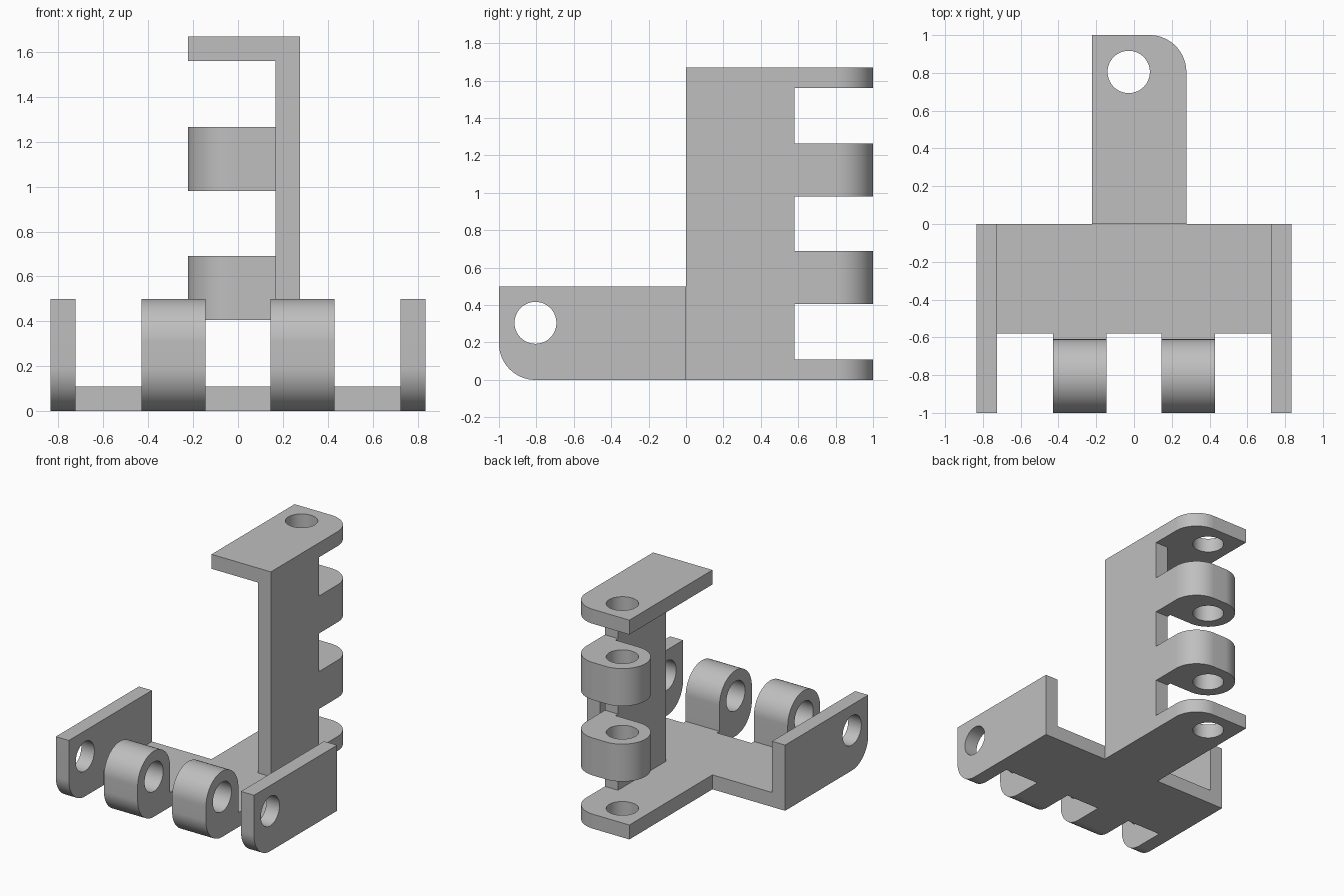
import bpy, bmesh, math
from mathutils import Matrix

cube = bpy.data.objects.get("Cube")
if cube:
    bpy.data.objects.remove(cube, do_unlink=True)

THICK, DEPTH, REACH, WIDTH = 0.11, 0.5, 1.0, 1.67
PLATE = 0.58                     # how far the flat plate reaches
ROUND, BORE = 0.195, 0.112       # knuckle and pin hole radii
PIN = (0.305, 0.805)             # pin centre: depth, reach

grey = bpy.data.materials.new("plain grey")
grey.use_nodes = True
grey.diffuse_color = (0.52, 0.52, 0.52, 1)
grey.node_tree.nodes["Principled BSDF"].inputs["Base Color"].default_value = grey.diffuse_color


def arc(centre, radius, start, end, steps):
    """Points on an arc, angles in degrees."""
    angles = [math.radians(start + (end - start) * i / steps) for i in range(steps + 1)]
    return [(centre[0] + radius * math.cos(a), centre[1] + radius * math.sin(a)) for a in angles]


def extrude(name, profile, low, high):
    """Solid from a depth/reach profile, spanning low..high across the width."""
    bm = bmesh.new()
    face = bm.faces.new([bm.verts.new((d, r, low)) for d, r in profile])
    moved = bmesh.ops.extrude_face_region(bm, geom=[face])["geom"]
    verts = [v for v in moved if isinstance(v, bmesh.types.BMVert)]
    bmesh.ops.translate(bm, verts=verts, vec=(0, 0, high - low))
    bmesh.ops.recalc_face_normals(bm, faces=bm.faces)
    mesh = bpy.data.meshes.new(name)
    bm.to_mesh(mesh)
    bm.free()
    mesh.materials.append(grey)
    obj = bpy.data.objects.new(name, mesh)
    bpy.context.collection.objects.link(obj)
    return obj


def combine(target, tool, operation):
    """Apply a boolean and drop the tool."""
    mod = target.modifiers.new("cut", "BOOLEAN")
    mod.operation, mod.solver, mod.object = operation, "EXACT", tool
    bpy.context.view_layer.objects.active = target
    bpy.ops.object.modifier_apply(modifier=mod.name)
    bpy.data.objects.remove(tool, do_unlink=True)


# Profiles shared by both leaves
corner = arc((ROUND, PIN[1]), ROUND, 180, 90, 24)
plate = [(0, 0), (0, PLATE), (THICK, PLATE), (THICK, 0)]
ear = [(0, 0)] + corner + [(DEPTH, REACH), (DEPTH, 0)]
knuckle = ([(0, PLATE)] + corner + arc(PIN, ROUND, 90, -90, 48)
           + [(THICK, PIN[1] - ROUND), (THICK, PLATE)])


def leaf(name, placement):
    """Plate with two end ears, two knuckles and one pin bore."""
    body = extrude(name, plate, THICK, WIDTH - THICK)
    parts = [(ear, 0, THICK), (ear, WIDTH - THICK, WIDTH),
             (knuckle, 0.405, 0.69), (knuckle, 0.98, 1.265)]
    for profile, low, high in parts:
        combine(body, extrude("part", profile, low, high), "UNION")
    bore = arc(PIN, BORE, 0, 360, 64)[:-1]
    combine(body, extrude("pin_bore", bore, -0.1, WIDTH + 0.1), "DIFFERENCE")
    body.data.transform(placement)
    if placement.determinant() < 0:
        body.data.flip_normals()
    bpy.ops.object.select_all(action="DESELECT")
    body.select_set(True)
    bpy.context.view_layer.objects.active = body
    bpy.ops.object.shade_smooth_by_angle(angle=math.radians(30))


# Lower leaf lies flat and reaches forward
leaf("lower_leaf", Matrix(((0, 0, 1, -WIDTH / 2), (0, -1, 0, 0), (1, 0, 0, 0), (0, 0, 0, 1))))
# Upright leaf stands on its end and reaches backward
leaf("upright_leaf", Matrix(((-1, 0, 0, 0.277), (0, 1, 0, 0), (0, 0, 1, 0), (0, 0, 0, 1))))
